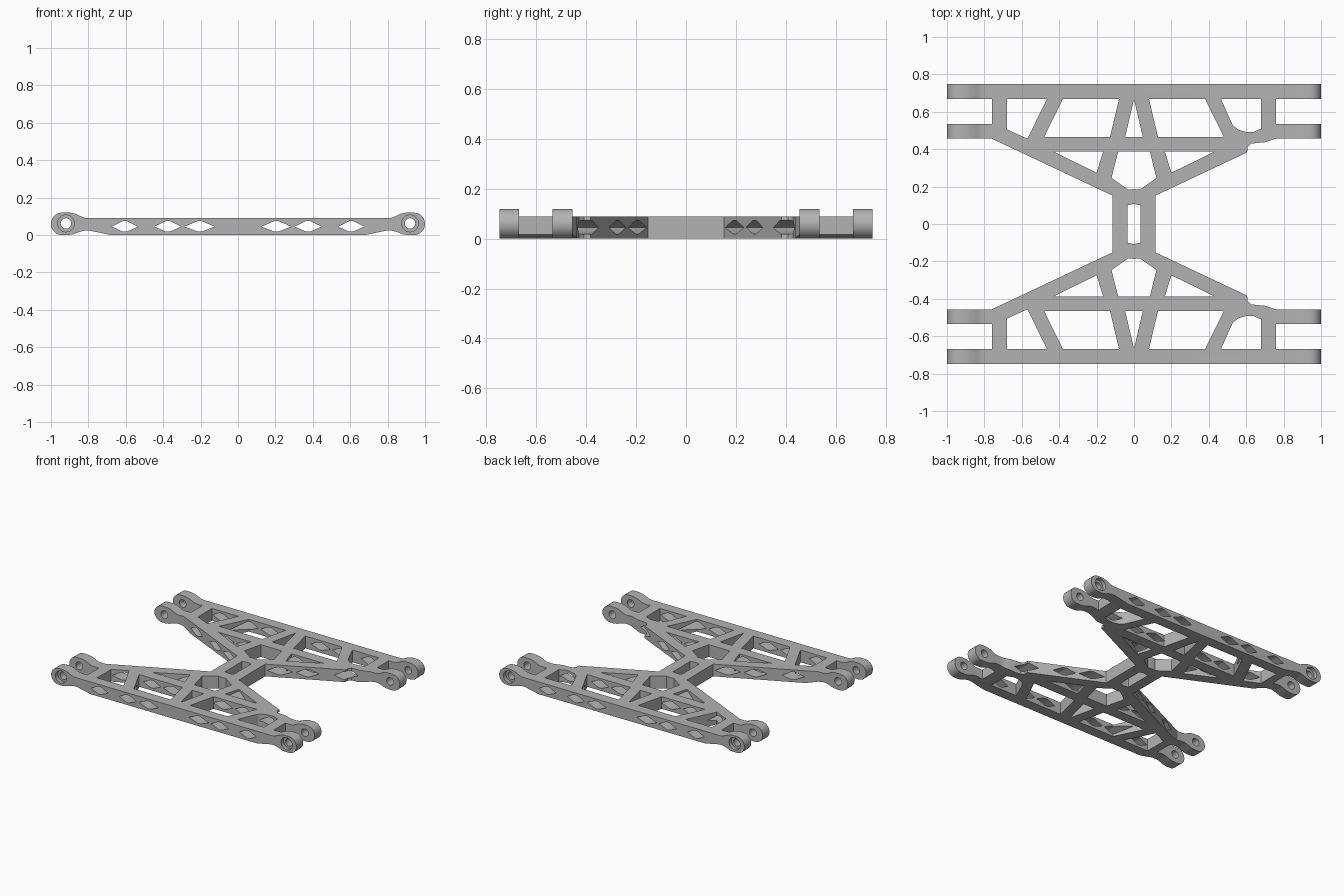
import bpy, bmesh, math
from mathutils import Vector

if "Cube" in bpy.data.objects:
    bpy.data.objects.remove(bpy.data.objects["Cube"])

grey = bpy.data.materials.new("plain grey")
grey.use_nodes = True
COLOUR = (0.45, 0.45, 0.45, 1)
grey.diffuse_color = COLOUR
grey.node_tree.nodes["Principled BSDF"].inputs["Base Color"].default_value = COLOUR


def flip_x(pts):
    return [(-x, y) for x, y in reversed(pts)]


def flip_y(pts):
    return [(x, -y) for x, y in reversed(pts)]


def arc(cx, cy, r, a0, a1, n=14):
    angles = [math.radians(a0 + (a1 - a0) * i / n) for i in range(n + 1)]
    return [(cx + r * math.cos(a), cy + r * math.sin(a)) for a in angles]


def prisms(name, shapes, axis):
    """Extrude each (points, low, high) along z (plan) or y (elevation)."""
    bm = bmesh.new()
    for pts, low, high in shapes:
        place = (lambda p, d: (p[0], p[1], d)) if axis == "z" else (lambda p, d: (p[0], d, p[1]))
        face = bm.faces.new([bm.verts.new(place(p, low)) for p in pts])
        side = bmesh.ops.extrude_face_region(bm, geom=[face])
        moved = [v for v in side["geom"] if isinstance(v, bmesh.types.BMVert)]
        shift = Vector(place((0, 0), high - low))
        bmesh.ops.translate(bm, verts=moved, vec=shift)
    bmesh.ops.recalc_face_normals(bm, faces=bm.faces)
    mesh = bpy.data.meshes.new(name)
    bm.to_mesh(mesh)
    bm.free()
    obj = bpy.data.objects.new(name, mesh)
    bpy.context.collection.objects.link(obj)
    return obj


def carve(obj, cutter, operation="DIFFERENCE"):
    cutter.hide_render = True
    mod = obj.modifiers.new(cutter.name, "BOOLEAN")
    mod.operation, mod.solver, mod.object = operation, "EXACT", cutter
    bpy.context.view_layer.objects.active = obj
    bpy.ops.object.modifier_apply(modifier=mod.name)
    bpy.data.objects.remove(cutter)


# Plan outline: forked arms, sloping sides, narrow waist
BAR_OUT, BAR_IN, EAR_OUT, EAR_IN = 0.748, 0.669, 0.535, 0.456
BEAM_OUT, BEAM_IN = 0.466, 0.387
fork = [(0.76, EAR_IN), (1.01, EAR_IN), (1.01, EAR_OUT), (0.76, EAR_OUT),
        (0.76, BAR_IN), (1.01, BAR_IN), (1.01, BAR_OUT)]
relief = [(0.605, 0.383), (0.607, 0.41), (0.625, 0.43), (0.70, 0.437), (0.735, 0.449)]
waist = [(0.115, 0.152)]
half = waist + relief + fork + flip_x(fork) + flip_x(waist)
frame = prisms("suspension_frame", [(half + flip_y(half), 0, 0.13)], "z")

# Side profile: thin body with raised rounded eyes at the ends
end = ([(0.68, 0), (0.79, 0.023), (0.82, 0.024), (0.85, 0.016), (0.88, 0.004), (0.91, 0)]
       + arc(0.94, 0.06, 0.06, -90, 90)
       + [(0.90, 0.12), (0.87, 0.114), (0.84, 0.1), (0.82, 0.092), (0.80, 0.09)])
carve(frame, prisms("side_profile", [(end + flip_x(end), -1, 1)], "y"), "INTERSECT")

# Truss pockets
outer_corner = [(-0.68, BAR_IN), (-0.68, 0.506), (-0.57, 0.456), (-0.465, BAR_IN)]
round_corner = [(0.465, BAR_IN), (0.515, 0.555), (0.53, 0.525), (0.56, 0.503),
                (0.60, 0.492), (0.64, 0.493), (0.68, 0.51), (0.68, BAR_IN)]
bay = [(-0.38, BAR_IN), (-0.48, BEAM_OUT), (-0.128, BEAM_OUT), (-0.08, BAR_IN)]
wedge = [(-0.43, BEAM_IN), (-0.2, 0.274), (-0.165, BEAM_IN)]
centre_bay = [(0, BAR_IN - 0.002), (-0.047, BEAM_OUT), (0.047, BEAM_OUT)]
hub_side = [(-0.085, BEAM_IN), (-0.12, 0.246), (-0.03, 0.183)]
hub = hub_side + [(0, 0.187)] + flip_x(hub_side)
pockets = [outer_corner, round_corner, bay, flip_x(bay), wedge, flip_x(wedge), centre_bay, hub]
pockets += [flip_y(p) for p in pockets]
slot = [(-0.036, 0.1), (0, 0.107), (0.036, 0.1)]
pockets.append(slot + flip_y(slot))
carve(frame, prisms("pockets", [(p, -0.1, 0.2) for p in pockets], "z"))

# Diamond lightening holes running front to back
holes = []
for x, w in ((0.205, 0.08), (0.375, 0.072), (0.605, 0.07)):
    for cx in (x, -x):
        holes.append(([(cx - w, 0.045), (cx - 0.012, 0.019), (cx + 0.012, 0.019),
                       (cx + w, 0.045), (cx + 0.012, 0.074), (cx - 0.012, 0.074)], -1, 1))
carve(frame, prisms("diamond_holes", holes, "y"))

# Pin bores, then shallow counterbores on the outer faces
for name, r, spans in (("bores", 0.028, [(-1, 1)]),
                       ("counterbores", 0.045, [(-1, -0.72), (0.72, 1)])):
    circles = [(arc(cx, 0.062, r, 0, 345, 23), a, b) for cx in (-0.92, 0.92) for a, b in spans]
    carve(frame, prisms(name, circles, "y"))

frame.data.materials.clear()
frame.data.materials.append(grey)
for poly in frame.data.polygons:
    poly.material_index = 0
bpy.ops.object.select_all(action="DESELECT")
frame.select_set(True)
bpy.context.view_layer.objects.active = frame
bpy.ops.object.shade_smooth_by_angle(angle=math.radians(25))
